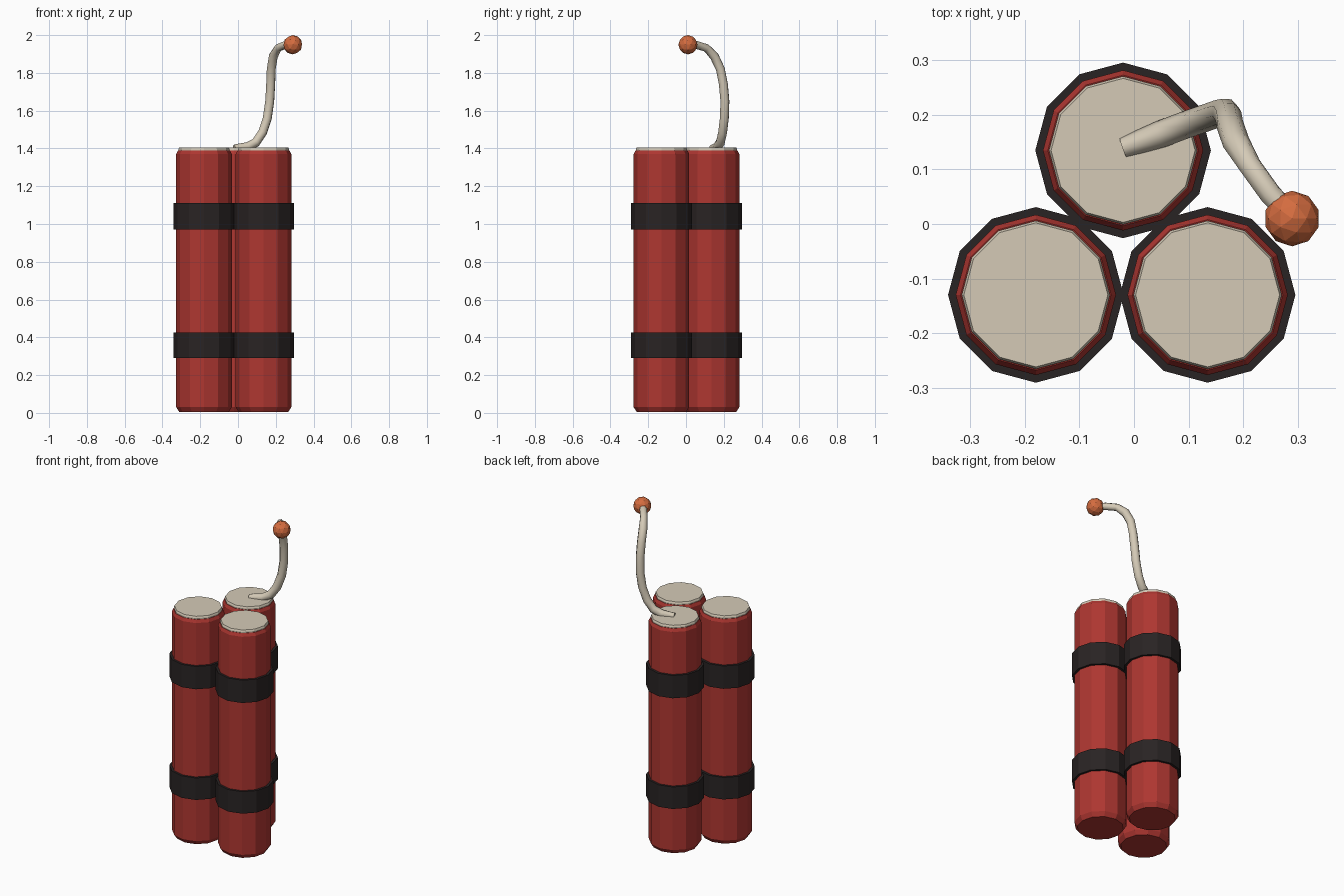
import bpy, bmesh, math
from mathutils import Vector

if "Cube" in bpy.data.objects:
    bpy.data.objects.remove(bpy.data.objects["Cube"])


def material(name, rgb):
    m = bpy.data.materials.new(name)
    m.diffuse_color = (*rgb, 1.0)
    m.use_nodes = True
    m.node_tree.nodes["Principled BSDF"].inputs["Base Color"].default_value = m.diffuse_color
    return m


RED = material("red paper", (0.42, 0.037, 0.030))
CREAM = material("cream", (0.66, 0.59, 0.47))
BLACK = material("black tape", (0.022, 0.017, 0.017))
ORANGE = material("orange ember", (0.66, 0.15, 0.05))
SIDES = 12


def finish(bm, name, mat, loc=(0, 0, 0)):
    bmesh.ops.recalc_face_normals(bm, faces=bm.faces)
    me = bpy.data.meshes.new(name)
    bm.to_mesh(me)
    bm.free()
    me.materials.append(mat)
    ob = bpy.data.objects.new(name, me)
    ob.location = loc
    bpy.context.collection.objects.link(ob)
    return ob


def lathe(name, profile, mat, loc, ring=False):
    """Spin (radius, z) points; cap the ends, or join them into a ring."""
    bm = bmesh.new()
    loops = [[bm.verts.new((r * math.cos(a), r * math.sin(a), z))
              for a in (math.tau * i / SIDES for i in range(SIDES))]
             for r, z in profile]
    pairs = list(zip(loops, loops[1:]))
    if ring:
        pairs.append((loops[-1], loops[0]))
    else:
        bm.faces.new(loops[0])
        bm.faces.new(loops[-1])
    for a, b in pairs:
        for i in range(SIDES):
            j = (i + 1) % SIDES
            bm.faces.new((a[i], a[j], b[j], b[i]))
    return finish(bm, name, mat, loc)


# Three sticks, each with an end cap and two tape bands
for tag, x, y in (("left", -0.18, -0.13), ("right", 0.135, -0.13), ("back", -0.02, 0.135)):
    at = (x, y, 0)
    lathe(f"{tag}_stick", [(0.130, 0.004), (0.147, 0.03), (0.147, 1.37), (0.138, 1.388)], RED, at)
    lathe(f"{tag}_cap", [(0.134, 1.375), (0.136, 1.395), (0.132, 1.405)], CREAM, at)
    for level, z0, z1 in (("lower", 0.29, 0.425), ("upper", 0.97, 1.11)):
        lathe(f"{tag}_{level}_band",
              [(0.14, z0), (0.161, z0), (0.161, z1), (0.14, z1)], BLACK, at, ring=True)

# Fuse: an eight-sided tube swept along a curved path
path = [Vector(p) for p in (
    (-0.02, 0.140, 1.402), (0.05, 0.165, 1.408), (0.095, 0.182, 1.432), (0.13, 0.194, 1.485),
    (0.155, 0.203, 1.56), (0.168, 0.206, 1.65), (0.173, 0.198, 1.74), (0.176, 0.182, 1.82),
    (0.187, 0.150, 1.888), (0.212, 0.108, 1.932), (0.25, 0.055, 1.948), (0.29, 0.012, 1.95))]
bm = bmesh.new()
side = Vector((0.35, -0.94, 0))
rings = []
for i, p in enumerate(path):
    t = (path[min(i + 1, len(path) - 1)] - path[max(i - 1, 0)]).normalized()
    side = (side - t * side.dot(t)).normalized()
    up = t.cross(side)
    r = 0.019 if i == 0 else 0.025 if i < 9 else 0.021
    rings.append([bm.verts.new(p + r * (math.cos(a) * side + math.sin(a) * up))
                  for a in (math.tau * k / 8 for k in range(8))])
for a, b in zip(rings, rings[1:]):
    for k in range(8):
        bm.faces.new((a[k], a[(k + 1) % 8], b[(k + 1) % 8], b[k])).smooth = True
bm.faces.new(rings[0])
bm.faces.new(rings[-1])
finish(bm, "fuse", CREAM)

# Glowing fuse tip
bm = bmesh.new()
bmesh.ops.create_icosphere(bm, subdivisions=2, radius=0.051)
finish(bm, "fuse_tip", ORANGE, (0.29, 0.01, 1.949))
